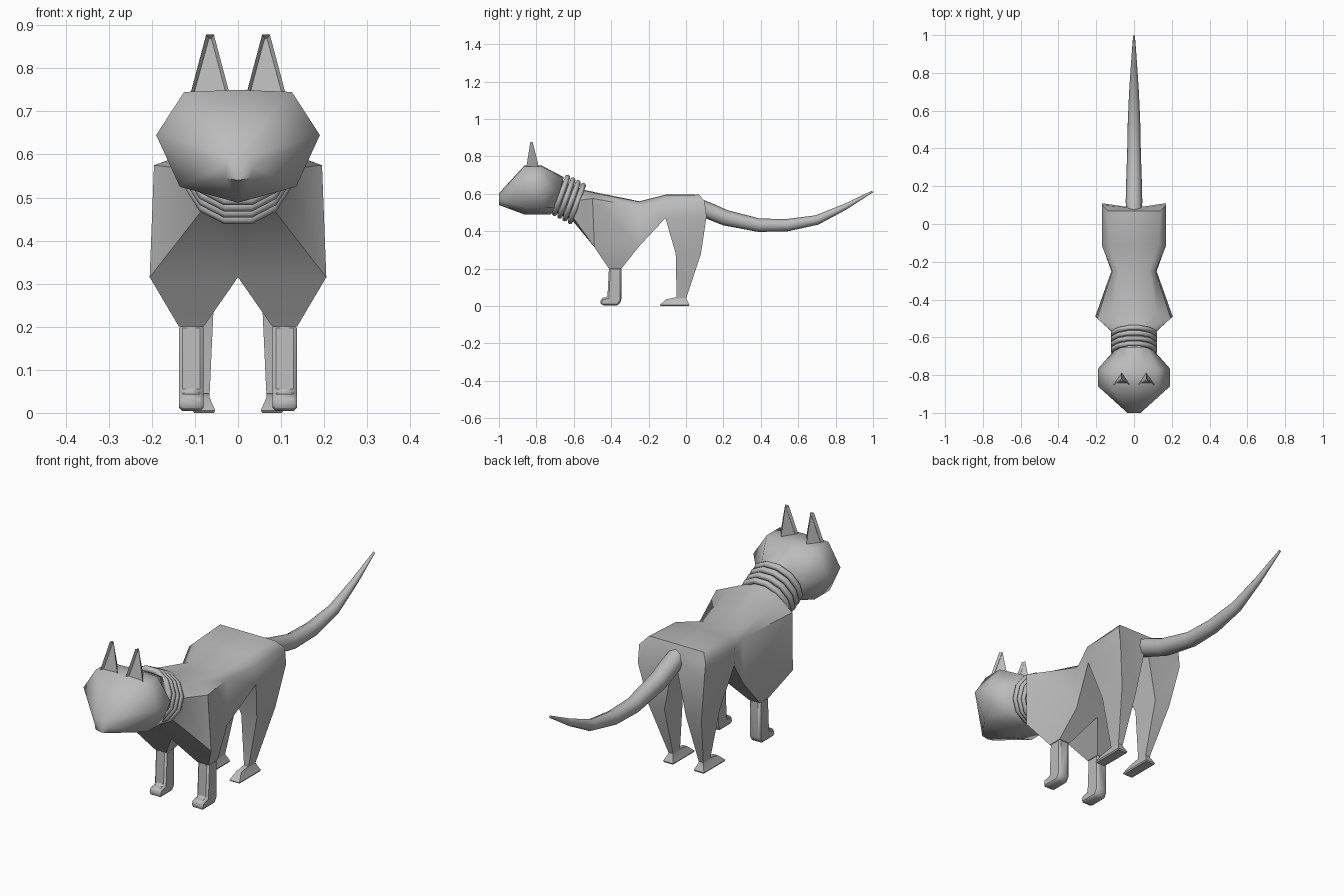
import bpy, bmesh, math
from mathutils import Vector, Matrix

if "Cube" in bpy.data.objects:
    bpy.data.objects.remove(bpy.data.objects["Cube"])

grey = bpy.data.materials.new("plain grey")
grey.diffuse_color = (0.5, 0.5, 0.5, 1)
grey.use_nodes = True
grey.node_tree.nodes["Principled BSDF"].inputs["Base Color"].default_value = grey.diffuse_color


def finish(name, bm, mirror=False, angle=50, bevel=0):
    """Turn a bmesh into a shaded object, mirrored across x = 0 if asked."""
    if mirror:
        dup = bmesh.ops.duplicate(bm, geom=bm.verts[:] + bm.edges[:] + bm.faces[:])
        for g in dup["geom"]:
            if isinstance(g, bmesh.types.BMVert):
                g.co.x = -g.co.x
        bmesh.ops.remove_doubles(bm, verts=bm.verts[:], dist=0.0005)
    bmesh.ops.recalc_face_normals(bm, faces=bm.faces[:])
    me = bpy.data.meshes.new(name)
    bm.to_mesh(me)
    bm.free()
    me.materials.append(grey)
    ob = bpy.data.objects.new(name, me)
    bpy.context.collection.objects.link(ob)
    bpy.context.view_layer.objects.active = ob
    ob.select_set(True)
    bpy.ops.object.shade_smooth_by_angle(angle=math.radians(angle))
    ob.select_set(False)
    if bevel:
        mod = ob.modifiers.new("bevel", "BEVEL")
        mod.width, mod.segments = bevel, 1
    return ob


def skin(bm, rings, closed=True, skip=()):
    """Join successive vertex rings with quads; skip holds (ring, column) holes."""
    n = len(rings[0])
    for r in range(len(rings) - 1):
        for c in range(n if closed else n - 1):
            if (r, c) not in skip:
                d = (c + 1) % n
                bm.faces.new((rings[r][c], rings[r][d], rings[r + 1][d], rings[r + 1][c]))


def ring(bm, pts):
    return [bm.verts.new(p) for p in pts]


# Body: half sections from neck to rump (top centre, top edge, side, lower side, under centre)
bm = bmesh.new()
sections = [
    [(0, -.67, .675), (.06, -.67, .67), (.1, -.685, .6), (.07, -.71, .52), (0, -.715, .505)],
    [(0, -.55, .622), (.07, -.55, .618), (.11, -.575, .565), (.08, -.605, .475), (0, -.61, .46)],
    [(0, -.47, .605), (.12, -.48, .602), (.195, -.5, .575), (.205, -.49, .315), (0, -.49, .315)],
    [(0, -.25, .56), (.08, -.25, .558), (.115, -.25, .53), (.12, -.25, .32), (0, -.25, .32)],
    [(0, -.11, .595), (.13, -.11, .593), (.17, -.115, .555), (.17, -.11, .47), (0, -.11, .47)],
    [(0, .07, .595), (.14, .07, .595), (.17, .1, .56), (.17, .11, .48), (0, .085, .55)],
]
s = [ring(bm, p) for p in sections]
skin(bm, s, closed=False, skip={(2, 3), (4, 3)})
bm.faces.new(s[5])
# Shoulders and hind legs grow out of the two openings underneath
shoulder = [s[2][3], s[3][3], s[3][4], s[2][4]]
hip = [s[4][3], s[5][3], s[5][4], s[4][4]]


def leg_ring(z, x0, x1, y0, y1):
    return ring(bm, [(x1, y0, z), (x1, y1, z), (x0, y1, z), (x0, y0, z)])


skin(bm, [shoulder, leg_ring(.2, .08, .137, -.412, -.345)])
skin(bm, [hip, leg_ring(.28, .055, .135, -.055, .08), leg_ring(.04, .066, .089, -.05, 0)])
finish("body", bm, mirror=True)

# Head: half sections from nose to nape
bm = bmesh.new()
head = [
    [(0, -1, .602), (.025, -1, .598), (.035, -1, .57), (.03, -1, .545), (0, -1, .54)],
    [(0, -.865, .75), (.125, -.865, .745), (.19, -.86, .645), (.135, -.86, .525), (0, -.86, .488)],
    [(0, -.77, .75), (.125, -.77, .745), (.19, -.765, .645), (.135, -.75, .525), (0, -.73, .488)],
    [(0, -.655, .69), (.07, -.655, .685), (.11, -.675, .61), (.075, -.695, .525), (0, -.7, .505)],
]
h = [ring(bm, p) for p in head]
skin(bm, h, closed=False)
bm.faces.new(h[0])
bm.faces.new(h[3])
finish("head", bm, mirror=True, angle=60)

# Ears: tapered three-sided cones with a hollowed front
bm = bmesh.new()
base = ring(bm, [(.018, -.855, .735), (.112, -.855, .735), (.065, -.785, .735)])
tip = ring(bm, [(.056, -.832, .878), (.074, -.832, .878), (.065, -.82, .878)])
skin(bm, [base, tip])
bm.faces.new(tip)
bm.faces.ensure_lookup_table()
bmesh.ops.recalc_face_normals(bm, faces=bm.faces[:])
bmesh.ops.inset_individual(bm, faces=[bm.faces[0]], thickness=.009, depth=-.012)
finish("ears", bm, mirror=True, angle=30)

# Front legs with paws: extruded side profile with chamfered edges
profile = [(-.412, .205), (-.345, .205), (-.345, .03), (-.362, .004), (-.45, .004),
           (-.46, .018), (-.452, .042), (-.42, .048)]
for side, name in ((1, "front_leg_left"), (-1, "front_leg_right")):
    bm = bmesh.new()
    a = ring(bm, [(side * .08, y, z) for y, z in profile])
    b = ring(bm, [(side * .137, y, z) for y, z in profile])
    skin(bm, [a, b])
    bm.faces.new(a)
    bm.faces.new(b)
    finish(name, bm, angle=60, bevel=.008)

# Hind paws: flat wedges
bm = bmesh.new()
rings = [leg_ring(.045, .067, .089, -.06, 0), leg_ring(.036, .066, .09, -.105, .003),
         leg_ring(.006, .053, .105, -.14, .018), leg_ring(0, .056, .102, -.135, .016)]
skin(bm, rings)
bm.faces.new(rings[0])
bm.faces.new(rings[-1])
finish("hind_paws", bm, mirror=True, angle=40)

# Tail: eight-sided tapering tube (y, z, radius)
bm = bmesh.new()
path = [(.06, .535, .042), (.12, .51, .044), (.21, .472, .042), (.39, .432, .036),
        (.54, .432, .033), (.7, .46, .026), (.85, .53, .016), (.997, .612, .005)]
rings = []
for i, (y, z, r) in enumerate(path):
    p, q = path[max(i - 1, 0)], path[min(i + 1, len(path) - 1)]
    t = Vector((0, q[0] - p[0], q[1] - p[1])).normalized()
    up = Vector((1, 0, 0)).cross(t)
    rings.append(ring(bm, [Vector((0, y, z)) + r * (Vector((math.cos(k * math.pi / 4), 0, 0))
                           + up * math.sin(k * math.pi / 4)) for k in range(8)]))
skin(bm, rings)
bm.faces.new(rings[0])
bm.faces.new(rings[-1])
finish("tail", bm, angle=60)

# Collar: four tilted rings around the neck
for i in range(4):
    bm = bmesh.new()
    c = Vector((0, -.668 + .028 * i, .592 - .0145 * i))
    up, out = Vector((0, .34, .94)), Vector((0, .94, -.34))
    rings = []
    for k in range(12):
        a = (k + .5) * math.pi / 6
        d = Vector((math.sin(a), 0, 0)) + up * math.cos(a)
        core = c + Vector((math.sin(a) * .112, 0, 0)) + up * math.cos(a) * .107
        rings.append(ring(bm, [core + .014 * (d * math.cos(b * math.pi / 4) + out * math.sin(b * math.pi / 4))
                               for b in range(8)]))
    skin(bm, rings + [rings[0]])
    finish(f"collar_ring_{i + 1}", bm, angle=50)
